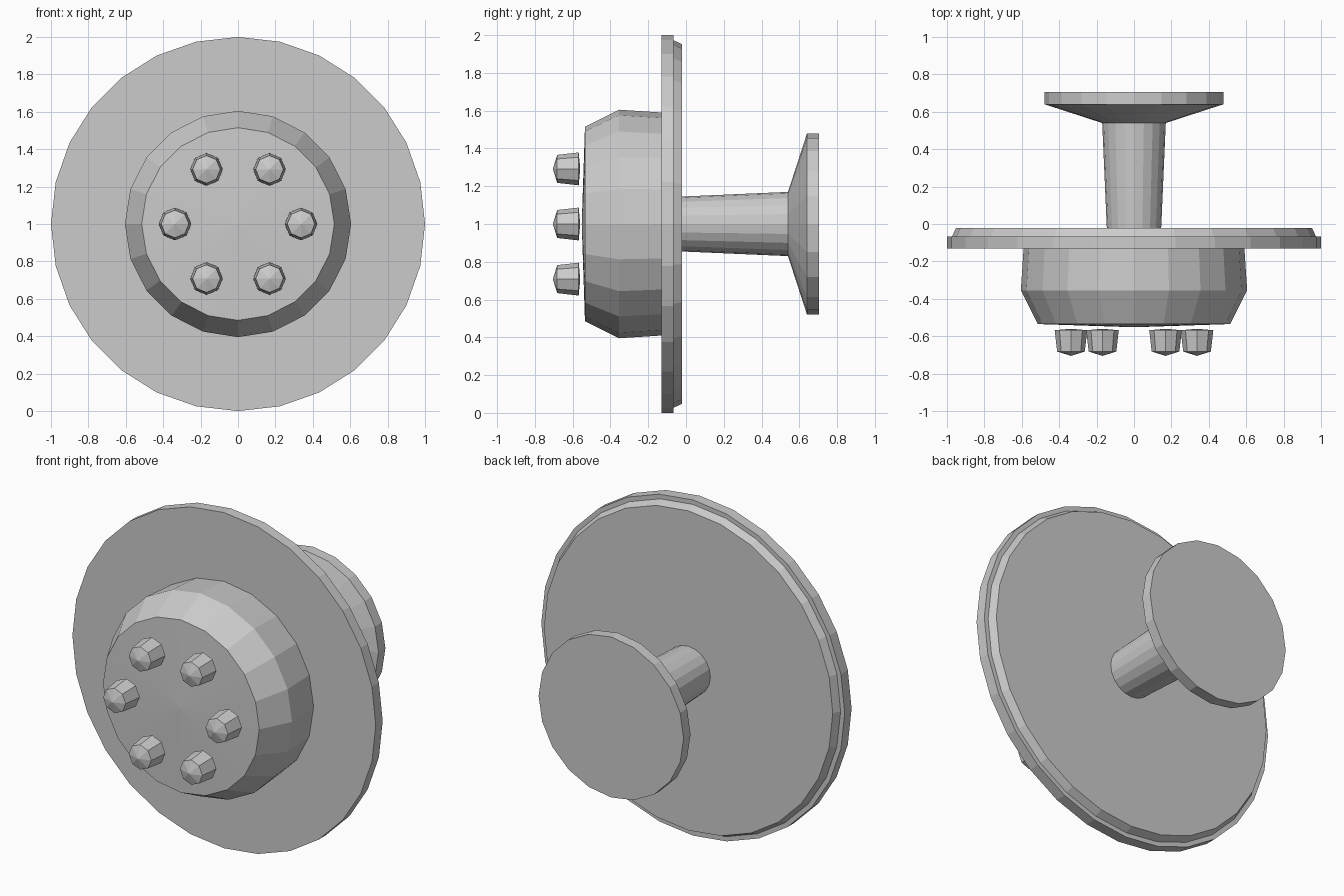
import bpy, bmesh, math

if "Cube" in bpy.data.objects:
    bpy.data.objects.remove(bpy.data.objects["Cube"])

metal = bpy.data.materials.new("plain_grey")
metal.diffuse_color = (0.6, 0.6, 0.6, 1)
metal.use_nodes = True
metal.node_tree.nodes["Principled BSDF"].inputs["Base Color"].default_value = metal.diffuse_color


def lathe(name, profile, sides, cx=0.0, cz=1.0):
    """Flat-faced solid turned about the y direction; profile = (radius, y) front to back."""
    bm = bmesh.new()
    rings = []
    for r, y in profile:
        if r == 0:
            rings.append([bm.verts.new((cx, y, cz))] * sides)
        else:
            rings.append([bm.verts.new((cx + r * math.sin(2 * math.pi * i / sides), y,
                                        cz + r * math.cos(2 * math.pi * i / sides)))
                          for i in range(sides)])
    for a, b in zip(rings, rings[1:]):
        for i in range(sides):
            j = (i + 1) % sides
            corners = list(dict.fromkeys((a[i], a[j], b[j], b[i])))
            bm.faces.new(corners)
    # flat end caps where the profile does not close on the axis
    for ring, (r, _) in ((rings[0], profile[0]), (rings[-1], profile[-1])):
        if r > 0:
            bm.faces.new(ring)
    bmesh.ops.recalc_face_normals(bm, faces=bm.faces)
    mesh = bpy.data.meshes.new(name)
    bm.to_mesh(mesh)
    bm.free()
    mesh.materials.append(metal)
    ob = bpy.data.objects.new(name, mesh)
    bpy.context.collection.objects.link(ob)
    return ob


# large round plate with a stepped, chamfered back
lathe("flange", [(1.0, -0.131), (1.0, -0.066), (0.973, -0.066), (0.952, -0.022)], 28)

# bulging hub with a very shallow conical face
lathe("hub", [(0, -0.552), (0.515, -0.535), (0.605, -0.355), (0.59, -0.125)], 20)

# rear shaft flaring into a round end plate
lathe("shaft_and_end_plate",
      [(0.145, -0.03), (0.17, 0.54), (0.478, 0.64), (0.478, 0.705)], 20)

# six domed bolts in a circle
for k in range(6):
    a = math.radians(60 * k)
    lathe(f"bolt_{k + 1}",
          [(0, -0.705), (0.074, -0.682), (0.087, -0.568), (0, -0.56)], 8,
          0.337 * math.cos(a), 1 + 0.337 * math.sin(a))
